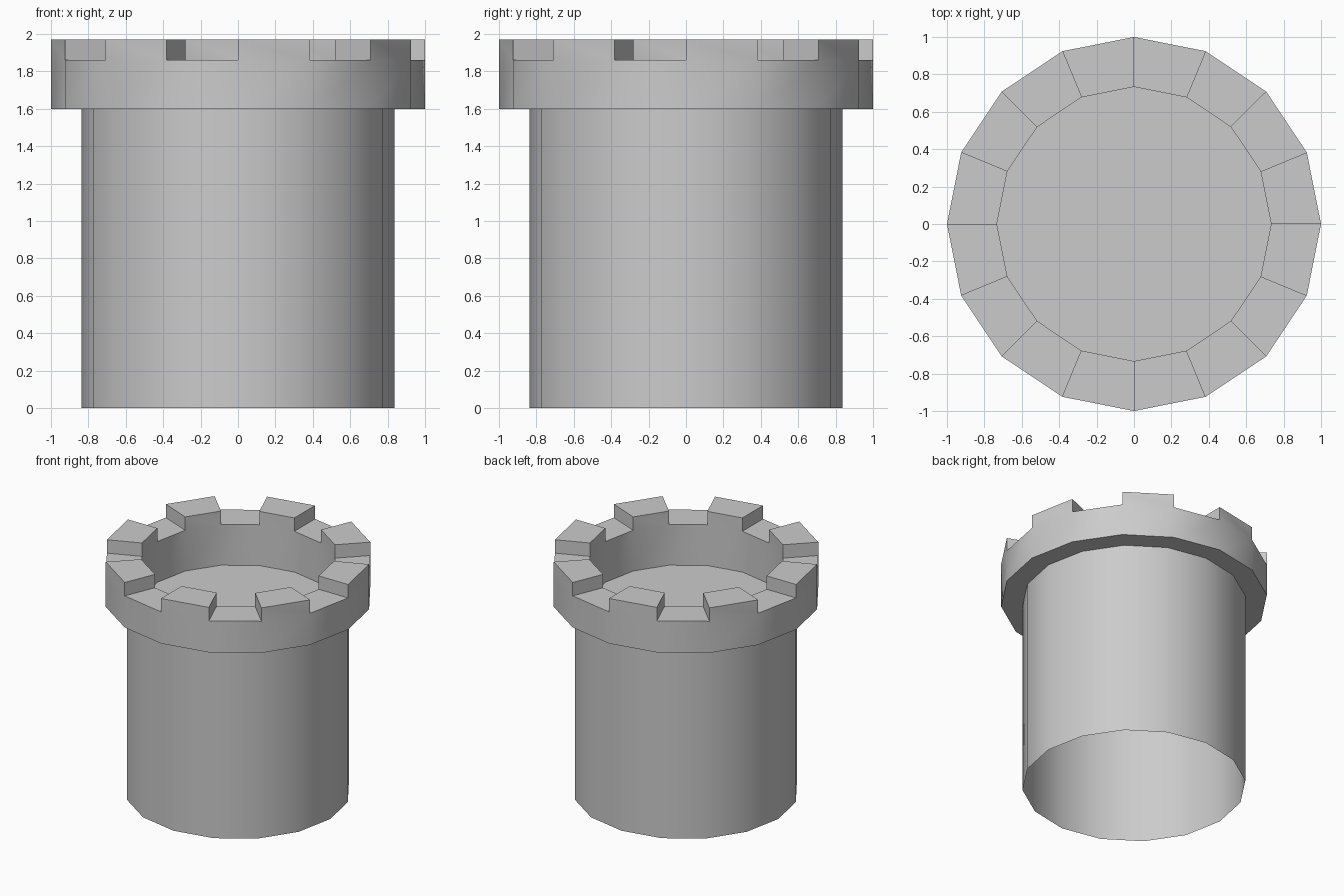
import bpy, bmesh, math

SIDES = 16
cube = bpy.data.objects.get("Cube")
if cube:
    bpy.data.objects.remove(cube)

stone = bpy.data.materials.new("grey_stone")
stone.use_nodes = True
colour = (0.6, 0.6, 0.6, 1)
stone.diffuse_color = colour
stone.node_tree.nodes["Principled BSDF"].inputs["Base Color"].default_value = colour


def ring(bm, radius, z):
    step = math.tau / SIDES
    return [bm.verts.new((radius * math.cos(i * step), radius * math.sin(i * step), z))
            for i in range(SIDES)]


def lathe(bm, profile):
    """Skin the (radius, z) profile; return the rings and the faces per band."""
    rings = [ring(bm, r, z) for r, z in profile]
    bands = []
    for a, b in zip(rings, rings[1:]):
        bands.append([bm.faces.new((a[i], a[(i + 1) % SIDES], b[(i + 1) % SIDES], b[i]))
                      for i in range(SIDES)])
    return rings, bands


def finish(bm, name):
    mesh = bpy.data.meshes.new(name)
    bm.to_mesh(mesh)
    bm.free()
    mesh.materials.append(stone)
    obj = bpy.data.objects.new(name, mesh)
    bpy.context.collection.objects.link(obj)
    bpy.ops.object.select_all(action='DESELECT')
    obj.select_set(True)
    bpy.context.view_layer.objects.active = obj
    bpy.ops.object.shade_smooth_by_angle(angle=math.radians(35))


# Tower wall, a tube open at the bottom
bm = bmesh.new()
lathe(bm, [(0.838, 0), (0.838, 1.6)])
finish(bm, "tower_wall")

# Parapet: overhang, outer face, walkway top, inner face and sunken floor
bm = bmesh.new()
rings, bands = lathe(bm, [(0.838, 1.6), (1, 1.6), (1, 1.86), (0.733, 1.86), (0.733, 1.525)])
bm.faces.new(rings[-1])

# Battlements: raise every second segment of the top
raised = bmesh.ops.extrude_discrete_faces(bm, faces=bands[2][::2])["faces"]
for face in raised:
    bmesh.ops.translate(bm, verts=face.verts, vec=(0, 0, 0.11))
finish(bm, "battlement_parapet")
